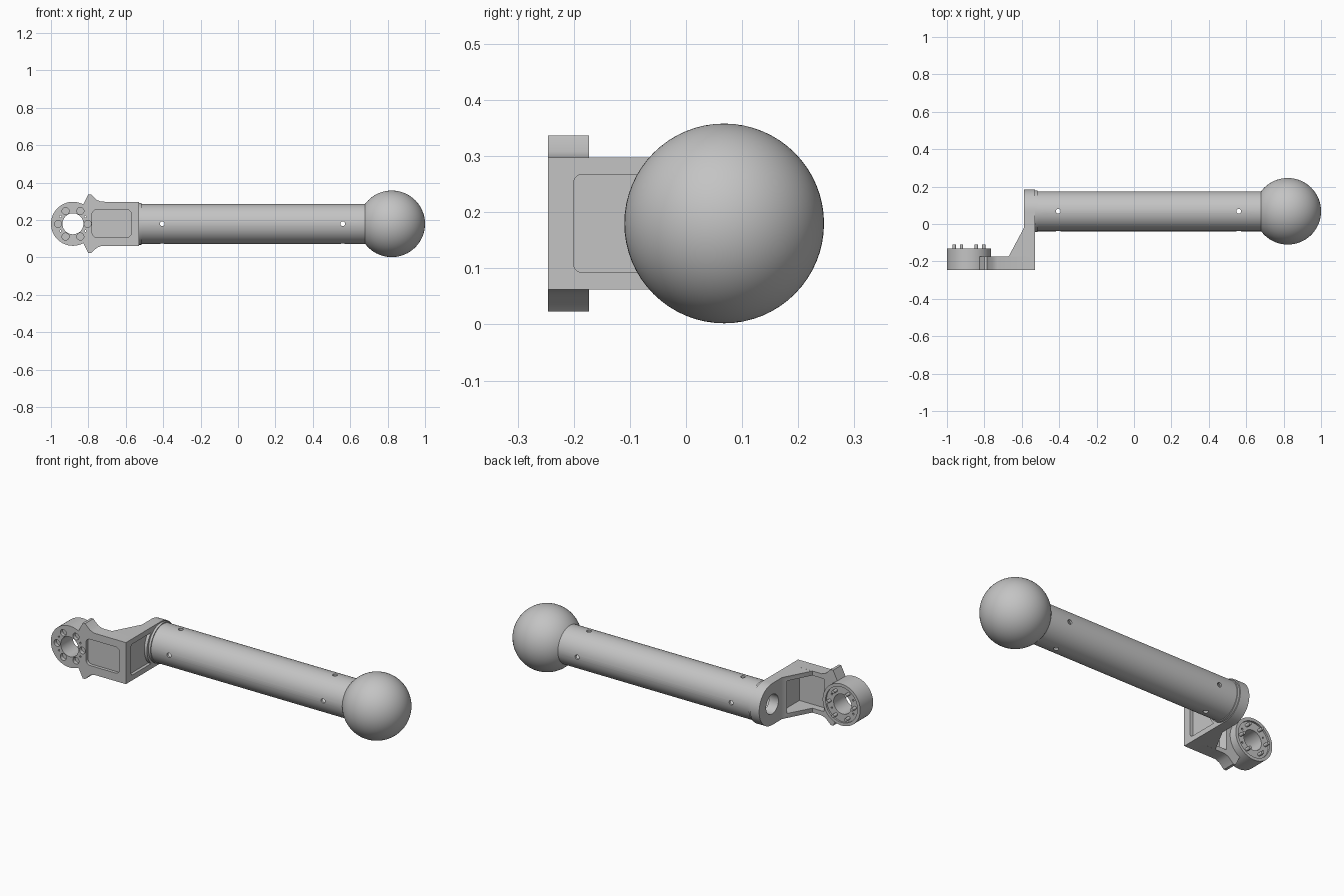
import bpy, bmesh
from math import sin, cos, pi, radians, asin

cube = bpy.data.objects.get("Cube")
if cube:
    bpy.data.objects.remove(cube, do_unlink=True)

grey = bpy.data.materials.new("metal_grey")
grey.use_nodes = True
grey.diffuse_color = (0.55, 0.55, 0.55, 1)
for node in grey.node_tree.nodes:
    if node.type == 'BSDF_PRINCIPLED':
        node.inputs["Base Color"].default_value = grey.diffuse_color

CY, CZ = 0.068, 0.18          # tube axis
HALF = 0.1175                 # half height of the bracket
BOTTOM, TOP = CZ - HALF, CZ + HALF
LUG = -0.8825                 # lug centre in x
FRONT = -0.246
FACE = -0.53                  # flange face against the tube
STEP = 2 * pi / 64


def arc(cx, cy, r, start, end, n):
    return [(cx + r * cos(start + (end - start) * i / n),
             cy + r * sin(start + (end - start) * i / n)) for i in range(n + 1)]


def circle(cx, cy, r, n=64):
    return arc(cx, cy, r, 0, 2 * pi, n)[:-1]


def rounded_rect(x0, x1, y0, y1, r):
    corners = [(x1 - r, y1 - r), (x0 + r, y1 - r), (x0 + r, y0 + r), (x1 - r, y0 + r)]
    return [p for i, c in enumerate(corners) for p in arc(*c, r, i * pi / 2, (i + 1) * pi / 2, 6)]


def finish(obj):
    obj.data.materials.clear()
    obj.data.materials.append(grey)
    obj.data.shade_smooth()
    obj.data.set_sharp_from_angle(angle=radians(30))
    return obj


def new_object(name, bm):
    mesh = bpy.data.meshes.new(name)
    bm.to_mesh(mesh)
    bm.free()
    obj = bpy.data.objects.new(name, mesh)
    bpy.context.collection.objects.link(obj)
    return finish(obj)


def prism(name, outline, axis, lo, hi):
    """Extrude a 2D outline along one axis."""
    place = {'x': lambda a, b: (lo, a, b), 'y': lambda a, b: (a, lo, b), 'z': lambda a, b: (a, b, lo)}[axis]
    shift = [(hi - lo) * (axis == k) for k in 'xyz']
    bm = bmesh.new()
    face = bm.faces.new([bm.verts.new(place(a, b)) for a, b in outline])
    grown = bmesh.ops.extrude_face_region(bm, geom=[face])["geom"]
    bmesh.ops.translate(bm, vec=shift, verts=[v for v in grown if isinstance(v, bmesh.types.BMVert)])
    bmesh.ops.recalc_face_normals(bm, faces=bm.faces)
    return new_object(name, bm)


def combine(obj, parts, operation):
    """Apply booleans and remove the helper parts."""
    for part in parts:
        part.hide_render = True
        mod = obj.modifiers.new("bool", 'BOOLEAN')
        mod.object, mod.operation, mod.solver = part, operation, 'EXACT'
    depsgraph = bpy.context.evaluated_depsgraph_get()
    mesh = bpy.data.meshes.new_from_object(obj.evaluated_get(depsgraph))
    obj.modifiers.clear()
    obj.data = mesh
    for part in parts:
        bpy.data.objects.remove(part, do_unlink=True)
    finish(obj)


# Bracket arm: round lug with a horn above and below
lug_arc = [(LUG + HALF * cos(k * STEP), CZ + HALF * sin(k * STEP)) for k in range(11, 54)]
horn = [(-0.73, 0.118), (-0.755, 0.128), (-0.785, 0.157), (-0.8, 0.157)]
upper = [(FACE, TOP)] + [(x, CZ + h) for x, h in horn]
lower = [(x, 2 * CZ - z) for x, z in reversed(upper)]
bracket = prism("bracket", upper + lug_arc + lower, 'y', FRONT, -0.173)

# Round-ended flange, gusset and lug boss
flange = prism("flange", [(FRONT, BOTTOM)] + arc(CY, CZ, HALF, -pi / 2, pi / 2, 32) + [(FRONT, TOP)],
               'x', -0.588, FACE)
gusset = prism("gusset", [(-0.54, -0.24), (-0.54, -0.02), (-0.588, -0.02), (-0.67, -0.173), (-0.67, -0.24)],
               'z', BOTTOM, TOP)
boss = prism("boss", circle(LUG, CZ, HALF), 'y', -0.24, -0.13)
combine(bracket, [flange, gusset, boss], 'UNION')

# Pockets, bores and bolt holes
span = asin(0.0875 / 0.125)
side_pocket = (arc(CY, CZ, 0.125, pi + span, pi - span, 12)
               + arc(-0.185, CZ + 0.0725, 0.015, pi / 2, pi, 5)
               + arc(-0.185, CZ - 0.0725, 0.015, pi, 1.5 * pi, 5))
cutters = [
    prism("front_pocket", rounded_rect(-0.78, -0.57, 0.108, 0.256, 0.025), 'y', -0.3, -0.228),
    prism("side_pocket", side_pocket, 'x', -0.547, -0.5),
    prism("inner_pocket", [(-0.562, -0.212), (-0.562, -0.045), (-0.66, -0.045), (-0.75, -0.15), (-0.73, -0.212)],
          'z', BOTTOM + 0.025, TOP - 0.025),
    prism("flange_bore", circle(CY, CZ, 0.055), 'x', -0.7, -0.5),
    prism("boss_recess", circle(LUG, CZ, 0.1), 'y', -0.14, -0.1),
    prism("lug_bore", circle(LUG, CZ, 0.056), 'y', -0.3, -0.05),
]
bolts = [(LUG + 0.079 * cos(k * pi / 3), CZ + 0.079 * sin(k * pi / 3)) for k in range(6)]
for x, z in bolts:
    cutters.append(prism("bolt_hole", circle(x, z, 0.019, 20), 'y', -0.3, -0.225))
for angle in (30, 150, 210, 330):
    a = radians(angle)
    cutters.append(prism("dowel_hole", circle(LUG + 0.077 * cos(a), CZ + 0.077 * sin(a), 0.005, 10),
                         'y', -0.3, -0.1))
combine(bracket, cutters, 'DIFFERENCE')

# Bolt shanks standing out behind the lug
for i, (x, z) in enumerate(bolts):
    prism(f"bolt_pin_{i + 1}", circle(x, z, 0.009, 16), 'y', -0.2, -0.11)

# Hollow tube with crossed screw holes near both ends
tube = prism("tube", circle(CY, CZ, 0.107), 'x', FACE, 0.69)
tube_cuts = [prism("tube_bore", circle(CY, CZ, 0.095), 'x', -0.6, 0.8)]
for x in (-0.405, 0.56):
    tube_cuts.append(prism("screw_hole_y", circle(x, CZ, 0.013, 20), 'y', -0.2, 0.3))
    tube_cuts.append(prism("screw_hole_z", circle(x, CY, 0.013, 20), 'z', 0, 0.4))
combine(tube, tube_cuts, 'DIFFERENCE')

# Collar where the tube meets the flange
collar = prism("collar", circle(CY, CZ, 0.112), 'x', FACE, -0.517)
combine(collar, [prism("collar_bore", circle(CY, CZ, 0.1), 'x', -0.6, -0.4)], 'DIFFERENCE')

# End ball
bm = bmesh.new()
bmesh.ops.create_uvsphere(bm, u_segments=64, v_segments=32, radius=0.178)
bmesh.ops.translate(bm, vec=(0.822, CY, CZ), verts=bm.verts)
ball = new_object("end_ball", bm)
